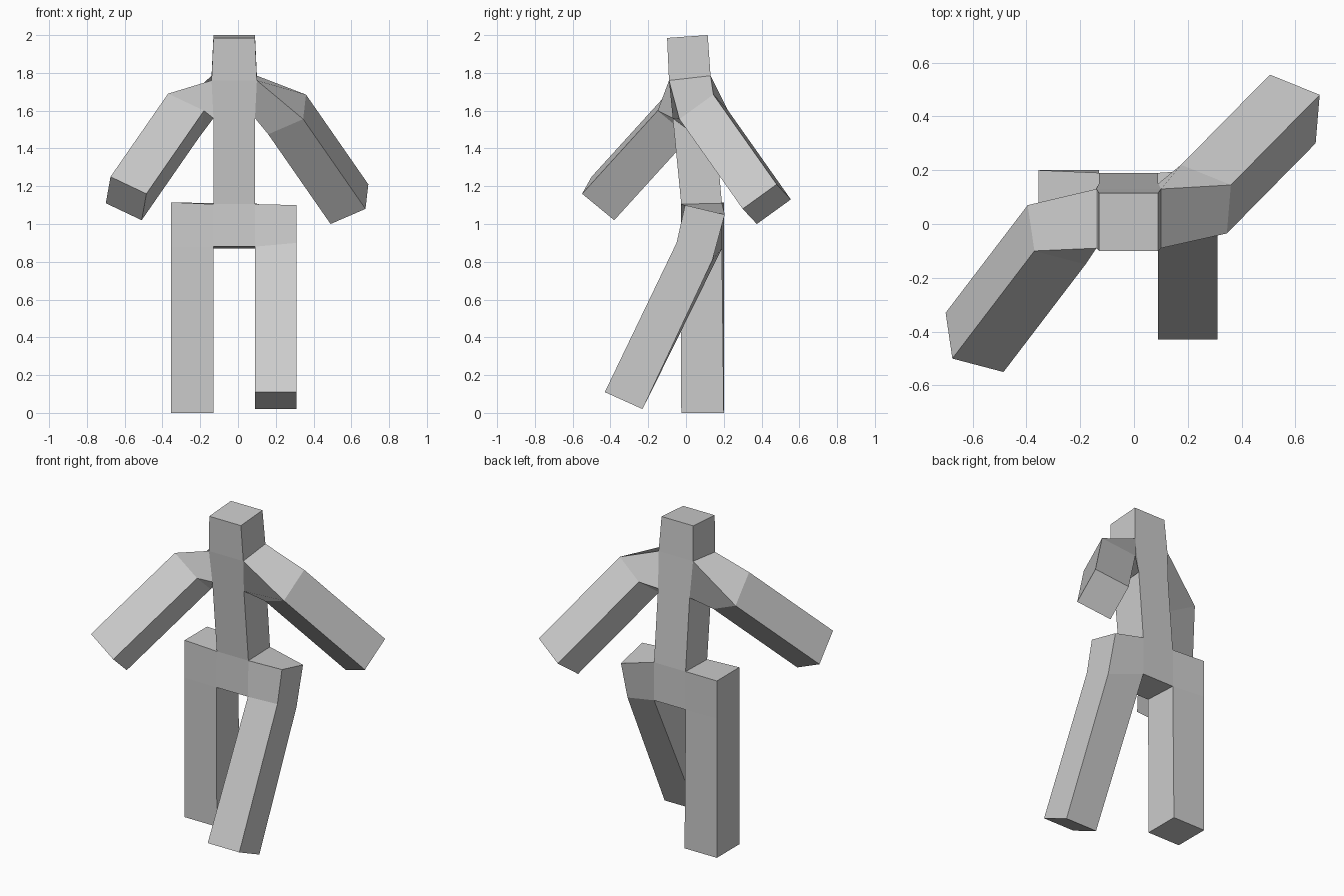
import bpy
import bmesh
from mathutils import Vector

cube = bpy.data.objects.get("Cube")
if cube:
    bpy.data.objects.remove(cube, do_unlink=True)

# One flat clay colour
clay = bpy.data.materials.new("clay_grey")
clay.use_nodes = True
colour = (0.6, 0.6, 0.6, 1)
clay.diffuse_color = colour
clay.node_tree.nodes["Principled BSDF"].inputs["Base Color"].default_value = colour

bm = bmesh.new()
walls = {}


def points(*corners):
    return [bm.verts.new(c) for c in corners]


def level(right, left, front, back):
    """Horizontal ring: right front, left front, left back, right back."""
    return points((right, *front), (left, *front), (left, *back), (right, *back))


def square(corner, u, v):
    """Slanted ring spanned by two edge directions."""
    corner, u, v = Vector(corner), Vector(u), Vector(v)
    return points(corner, corner + u, corner + u + v, corner + v)


def shifted(ring, offset):
    return points(*(v.co + Vector(offset) for v in ring))


def toggle(loop):
    """Add a wall, or open it up where two sections meet."""
    key = frozenset(loop)
    if key in walls:
        bm.faces.remove(walls.pop(key))
    else:
        walls[key] = bm.faces.new(loop)


def section(a, b):
    toggle(a)
    toggle(b)
    for i in range(4):
        j = (i + 1) % 4
        toggle([a[i], a[j], b[j], b[i]])


RIGHT, LEFT = -0.13, 0.09

# Pelvis, torso and head column
crotch = level(RIGHT, LEFT, (-0.03, 0.88), (0.19, 0.87))
waist = level(RIGHT, LEFT, (-0.025, 1.105), (0.19, 1.11))
chest = level(RIGHT, LEFT, (-0.07, 1.56), (0.15, 1.56))
neck = level(RIGHT - 0.01, LEFT + 0.01, (-0.09, 1.76), (0.13, 1.785))
crown = level(RIGHT, LEFT, (-0.1, 1.985), (0.115, 2))
column = [crotch, waist, chest, neck, crown]
for lower, upper in zip(column, column[1:]):
    section(lower, upper)

# Shoulders and straight arms
right_socket = [neck[0], neck[3], chest[3], chest[0]]
right_ring = square((-0.37, -0.1, 1.69), (-0.025, 0.17, -0.14), (0.19, -0.05, -0.09))
left_socket = [neck[1], neck[2], chest[2], chest[1]]
left_ring = square((0.345, -0.035, 1.555), (0.015, 0.18, 0.13), (-0.185, 0.075, -0.08))
for socket, ring, reach in (
    (right_socket, right_ring, (-0.305, -0.4, -0.44)),
    (left_socket, left_ring, (0.33, 0.335, -0.475)),
):
    section(socket, ring)
    section(ring, shifted(ring, reach))

# Hips: rings ordered top front, top back, bottom back, bottom front
right_hip = points((-0.355, -0.025, 1.115), (-0.355, 0.2, 1.115),
                   (-0.355, 0.2, 0.88), (-0.355, -0.025, 0.88))
left_hip = points((0.31, -0.005, 1.1), (0.31, 0.205, 1.05),
                  (0.31, 0.14, 0.81), (0.31, -0.05, 0.9))
section([waist[0], waist[3], crotch[3], crotch[0]], right_hip)
section([waist[1], waist[2], crotch[2], crotch[1]], left_hip)

# Standing right leg and forward-swung left leg
right_foot = level(-0.355, RIGHT, (-0.025, 0), (0.2, 0))
left_foot = level(LEFT, 0.31, (-0.43, 0.11), (-0.23, 0.02))
section([right_hip[3], crotch[0], crotch[3], right_hip[2]], right_foot)
section([crotch[1], left_hip[3], left_hip[2], crotch[2]], left_foot)

# Finish the connected flat-faced body
bmesh.ops.recalc_face_normals(bm, faces=bm.faces[:])
mesh = bpy.data.meshes.new("walking_body")
bm.to_mesh(mesh)
bm.free()
mesh.materials.append(clay)
body = bpy.data.objects.new("walking_body", mesh)
bpy.context.collection.objects.link(body)
